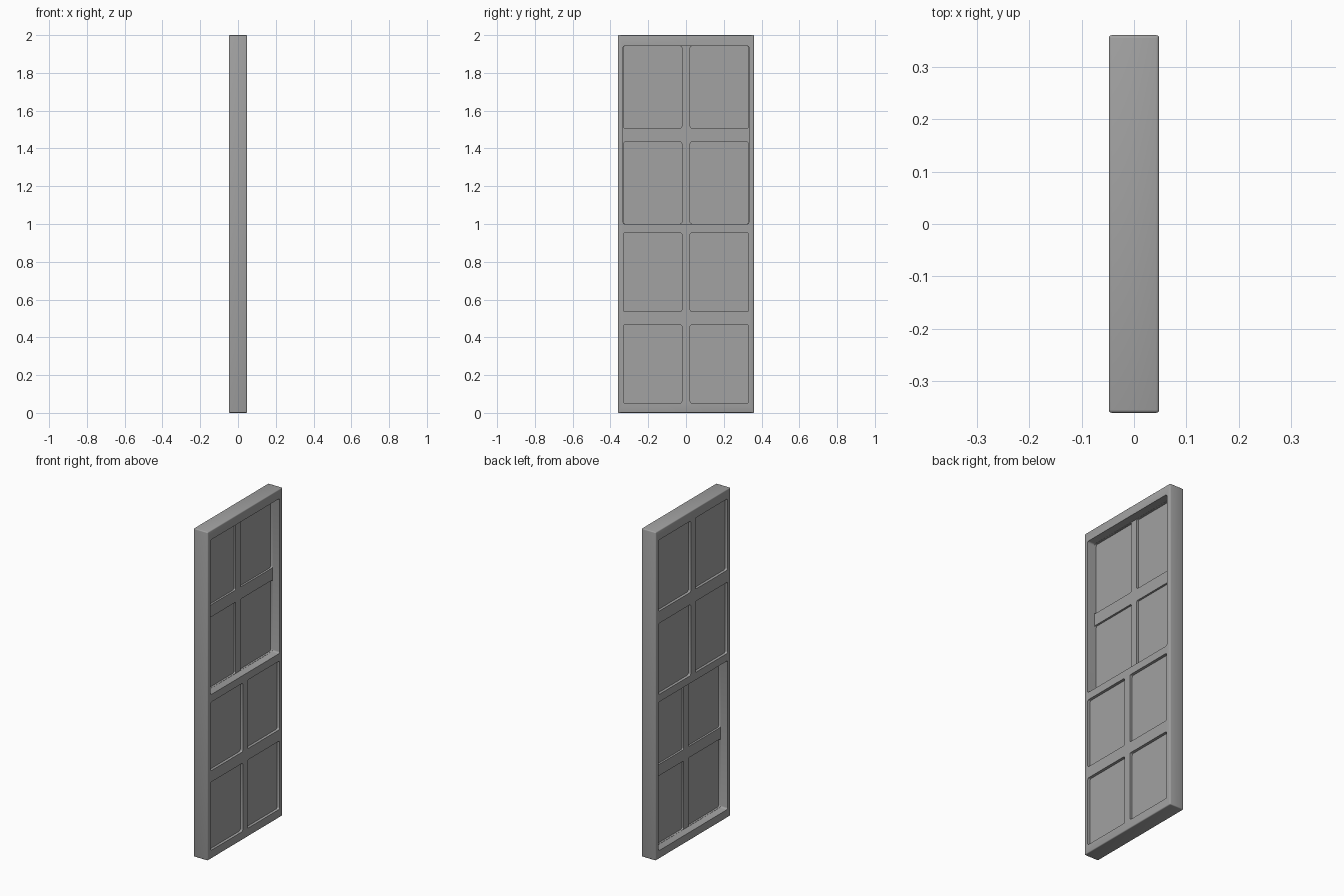
import bpy
import bmesh
from mathutils import Vector

cube = bpy.data.objects.get("Cube")
if cube:
    bpy.data.objects.remove(cube, do_unlink=True)

HALF = 0.048      # half thickness of the window
OPEN_Y = 0.333    # half width of the glazed opening
BAR = 0.022       # half width of the upright glazing bar

grey = bpy.data.materials.new("window_grey")
grey.use_nodes = True
grey.diffuse_color = (0.36, 0.36, 0.36, 1)
grey.node_tree.nodes["Principled BSDF"].inputs["Base Color"].default_value = grey.diffuse_color


def box(name, low, high, radius=0.0, along_x=False, segments=3):
    """Box between two corners, with all edges or only the x-running edges rounded."""
    low, high = Vector(low), Vector(high)
    bm = bmesh.new()
    bmesh.ops.create_cube(bm, size=1)
    bmesh.ops.scale(bm, vec=high - low, verts=bm.verts)
    bmesh.ops.translate(bm, vec=(low + high) / 2, verts=bm.verts)
    if radius:
        edges = [e for e in bm.edges if not along_x
                 or abs(e.verts[0].co.x - e.verts[1].co.x) > 1e-4]
        bmesh.ops.bevel(bm, geom=edges, offset=radius, segments=segments,
                        affect='EDGES', profile=0.5)
    mesh = bpy.data.meshes.new(name)
    bm.to_mesh(mesh)
    bm.free()
    mesh.materials.append(grey)
    obj = bpy.data.objects.new(name, mesh)
    bpy.context.collection.objects.link(obj)
    return obj


def activate(obj):
    bpy.ops.object.select_all(action='DESELECT')
    obj.select_set(True)
    bpy.context.view_layer.objects.active = obj


def cut(obj, low, high, radius):
    """Remove a round-cornered opening from an object."""
    cutter = box("cutter", low, high, radius, along_x=True)
    cutter.hide_render = True
    mod = obj.modifiers.new("opening", 'BOOLEAN')
    mod.operation = 'DIFFERENCE'
    mod.solver = 'EXACT'
    mod.object = cutter
    activate(obj)
    bpy.ops.object.modifier_apply(modifier=mod.name)
    bpy.data.objects.remove(cutter, do_unlink=True)


# Solid body of frame, rails and glazing bars
frame = box("window_frame", (-HALF, -0.36, 0), (HALF, 0.36, 2), 0.006)

# Each sash: side it sits on, free opening in front of it, rows of panes
sashes = (
    ("lower", 1, (0.05, 0.955), ((0.05, 0.468), (0.535, 0.955))),
    ("upper", -1, (1.0, 1.943), ((1.0, 1.435), (1.507, 1.943))),
)


def span(a, b):
    return min(a, b), max(a, b)


for name, side, (bottom, top), rows in sashes:
    # Deep recess on the side away from the sash
    x0, x1 = span(0, -side * 0.1)
    cut(frame, (x0, -OPEN_Y, bottom), (x1, OPEN_Y, top), 0.01)

    # Pane openings through the sash
    x0, x1 = span(-side * 0.01, side * 0.1)
    for low, high in rows:
        for hand in (-1, 1):
            y0, y1 = span(hand * BAR, hand * (OPEN_Y - 0.001))
            cut(frame, (x0, y0, low + 0.001), (x1, y1, high - 0.001), 0.01)

    # Glass sheet held within the sash
    x0, x1 = span(side * 0.012, side * 0.031)
    box(name + "_glass", (x0, -OPEN_Y - 0.008, bottom - 0.008),
        (x1, OPEN_Y + 0.008, top + 0.008))

activate(frame)
bpy.ops.object.shade_smooth_by_angle(angle=0.6)
